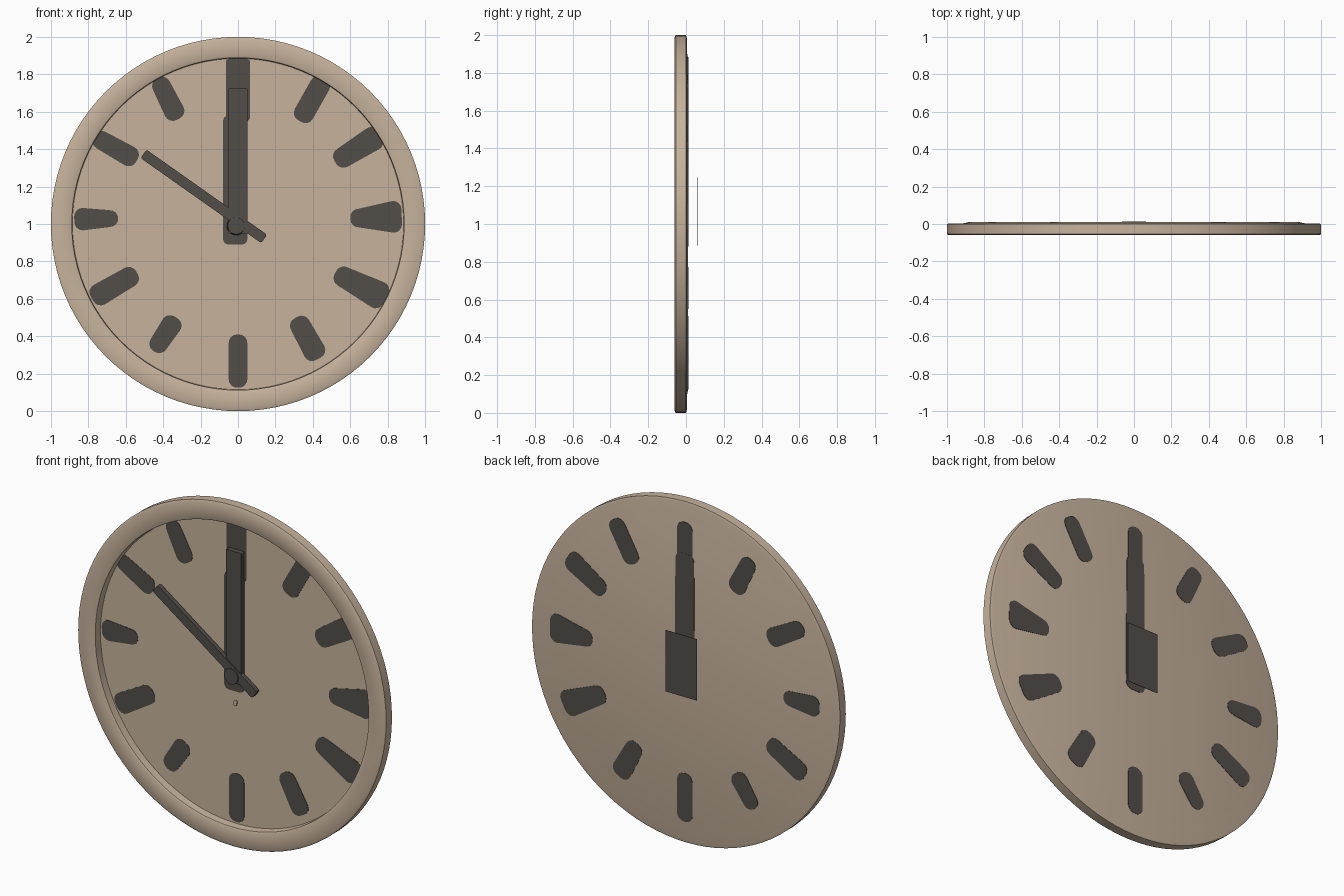
import bpy, bmesh, math
from mathutils import Vector, Matrix

cube = bpy.data.objects.get("Cube")
if cube:
    bpy.data.objects.remove(cube, do_unlink=True)


def material(name, rgb):
    m = bpy.data.materials.new(name)
    m.use_nodes = True
    m.diffuse_color = (*rgb, 1)
    m.node_tree.nodes["Principled BSDF"].inputs["Base Color"].default_value = (*rgb, 1)
    return m


TAN = material("warm tan", (0.57, 0.45, 0.335))
DARK = material("charcoal", (0.085, 0.077, 0.068))
FACE_Y, BACK_Y = -0.012, 0.01


def finish(bm, name, mat, smooth=False):
    bmesh.ops.recalc_face_normals(bm, faces=bm.faces)
    mesh = bpy.data.meshes.new(name)
    bm.to_mesh(mesh)
    bm.free()
    obj = bpy.data.objects.new(name, mesh)
    bpy.context.collection.objects.link(obj)
    mesh.materials.append(mat)
    if smooth:
        bpy.ops.object.select_all(action="DESELECT")
        obj.select_set(True)
        bpy.context.view_layer.objects.active = obj
        bpy.ops.object.shade_smooth_by_angle(angle=math.radians(30))
    return obj


def prism(name, outline, y0, y1, mat):
    """Extrude an outline of (x, z) points from y0 to y1."""
    bm = bmesh.new()
    face = bm.faces.new([bm.verts.new((x, y0, z)) for x, z in outline])
    ext = bmesh.ops.extrude_face_region(bm, geom=[face])
    moved = [v for v in ext["geom"] if isinstance(v, bmesh.types.BMVert)]
    bmesh.ops.translate(bm, verts=moved, vec=(0, y1 - y0, 0))
    return finish(bm, name, mat)


def bar(inner, outer, w_in, w_out, rounding):
    """Tapered bar outline between two points, with corners cut round."""
    a, b = Vector(inner), Vector(outer)
    along = (b - a).normalized()
    side = Vector((-along.y, along.x))
    points = []
    for end, sign, w in ((a, -1, w_in), (b, 1, w_out)):
        r = min(rounding, w / 2)
        for s in (1, -1) if sign < 0 else (-1, 1):
            core = end - along * sign * r + side * s * (w / 2 - r)
            arc = []
            for k in range(5):
                t = k * math.pi / 8
                arc.append(core + along * sign * r * math.sin(t) + side * s * r * math.cos(t))
            points += arc if s * sign < 0 else arc[::-1]
    return points


# Case: one turned profile with a raised front rim, recessed dial and domed back
profile = [(0, FACE_Y), (0.885, FACE_Y), (0.888, -0.056), (0.895, -0.06), (0.988, -0.06),
           (1.0, -0.054), (1.0, 0.0), (0.985, 0.004), (0.91, 0.004), (0.885, BACK_Y), (0, BACK_Y)]
bm = bmesh.new()
verts = [bm.verts.new((r, y, 1)) for r, y in profile]
edges = [bm.edges.new(pair) for pair in zip(verts, verts[1:])]
bmesh.ops.spin(bm, geom=verts + edges, cent=(0, 0, 1), axis=(0, 1, 0),
               angle=math.tau, steps=96, use_duplicate=False)
bmesh.ops.remove_doubles(bm, verts=bm.verts, dist=0.0001)
finish(bm, "clock_case", TAN, smooth=True)

# Hour marks: inner end, outer end, inner width, outer width
marks = [
    ((0.33, 1.55), (0.46, 1.78), 0.11, 0.11),
    ((0.52, 1.33), (0.76, 1.48), 0.11, 0.13),
    ((0.60, 1.03), (0.875, 1.04), 0.10, 0.17),
    ((0.52, 0.74), (0.79, 0.60), 0.11, 0.15),
    ((0.31, 0.50), (0.43, 0.28), 0.11, 0.12),
    ((0, 0.41), (0, 0.125), 0.10, 0.10),
    ((-0.33, 0.50), (-0.45, 0.32), 0.11, 0.10),
    ((-0.54, 0.74), (-0.78, 0.60), 0.11, 0.12),
    ((-0.64, 1.03), (-0.875, 1.025), 0.09, 0.12),
    ((-0.54, 1.34), (-0.77, 1.47), 0.11, 0.10),
    ((-0.32, 1.56), (-0.43, 1.78), 0.11, 0.10),
]
for hour, (a, b, w_in, w_out) in enumerate(marks, 1):
    shape = bar(a, b, w_in, w_out, 0.045)
    prism(f"front_mark_{hour}", shape, FACE_Y - 0.002, FACE_Y + 0.001, DARK)
    prism(f"back_mark_{hour}", shape, BACK_Y - 0.001, BACK_Y + 0.002, DARK)

# Twelve o'clock mark and the dark strips beneath the upright hand
prism("front_mark_12", bar((0, 1.55), (0, 1.885), 0.13, 0.13, 0.02), FACE_Y - 0.002, FACE_Y, DARK)
prism("front_strip", bar((-0.015, 0.89), (-0.015, 1.58), 0.13, 0.13, 0.03), FACE_Y - 0.003, FACE_Y, DARK)
prism("back_mark_12", bar((0, 1.5), (0, 1.885), 0.10, 0.10, 0.045), BACK_Y, BACK_Y + 0.002, DARK)
prism("back_strip", bar((0, 0.88), (0, 1.7), 0.13, 0.12, 0.04), BACK_Y, BACK_Y + 0.003, DARK)

# Hands and centre hub
prism("minute_hand", bar((0, 0.95), (0, 1.725), 0.10, 0.10, 0.005), -0.042, -0.013, DARK)
prism("hour_hand", bar((0.14, 0.92), (-0.505, 1.375), 0.055, 0.055, 0.012), -0.048, -0.022, DARK)
bm = bmesh.new()
bmesh.ops.create_cone(bm, cap_ends=True, segments=24, radius1=0.05, radius2=0.045, depth=0.04,
                      matrix=Matrix.Translation((-0.01, -0.032, 0.99)) @ Matrix.Rotation(math.pi / 2, 4, "X"))
finish(bm, "centre_hub", DARK, smooth=True)

# Small raised dot under the hub
prism("dial_dot", bar((-0.008, 0.805), (-0.004, 0.84), 0.02, 0.02, 0.01), FACE_Y - 0.006, FACE_Y, TAN)

# Thin plate floating behind the case
prism("back_plate", bar((-0.01, 0.885), (-0.01, 1.245), 0.205, 0.205, 0.002), 0.058, 0.06, DARK)
